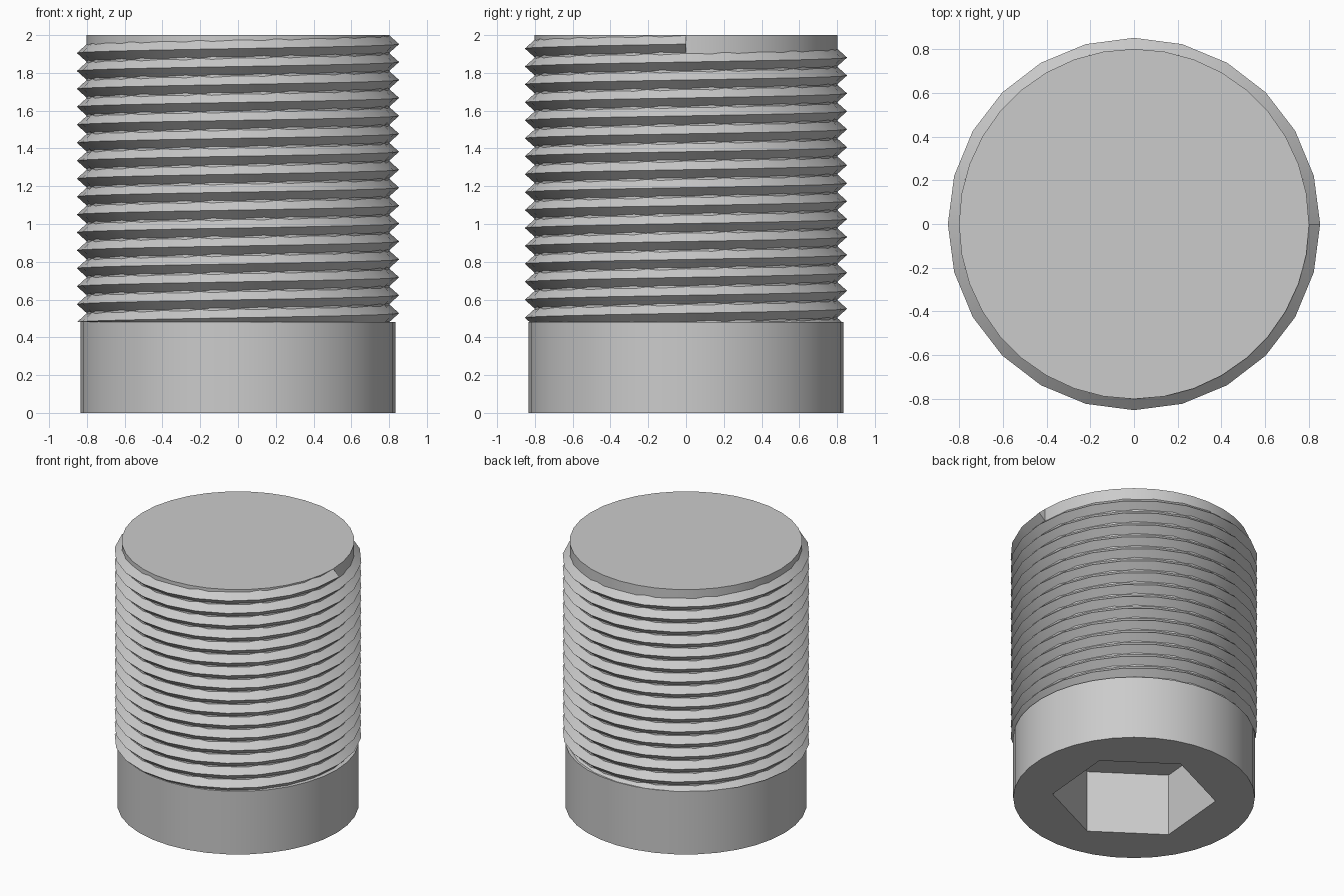
import bpy, bmesh
from math import cos, sin, radians, tau

HEAD_TOP, TOP = 0.48, 2.0
PITCH, STEPS, TURNS = 0.095, 24, 16
ROOT_R, CREST_R, HEAD_R = 0.80, 0.853, 0.833

if "Cube" in bpy.data.objects:
    bpy.data.objects.remove(bpy.data.objects["Cube"])

steel = bpy.data.materials.new("steel grey")
steel.use_nodes = True
steel.diffuse_color = (0.6, 0.6, 0.6, 1)
steel.node_tree.nodes["Principled BSDF"].inputs["Base Color"].default_value = (0.6, 0.6, 0.6, 1)


def finish(bm, name):
    bmesh.ops.recalc_face_normals(bm, faces=bm.faces)
    mesh = bpy.data.meshes.new(name)
    bm.to_mesh(mesh)
    bm.free()
    mesh.materials.append(steel)
    obj = bpy.data.objects.new(name, mesh)
    bpy.context.collection.objects.link(obj)
    bpy.ops.object.select_all(action="DESELECT")
    obj.select_set(True)
    bpy.context.view_layer.objects.active = obj
    bpy.ops.object.shade_smooth_by_angle(angle=radians(30))
    return obj


def ring(bm, radius, z, sides, turn=0.0):
    return [bm.verts.new((radius * cos(turn + tau * i / sides),
                          radius * sin(turn + tau * i / sides), z)) for i in range(sides)]


def bridge(bm, a, b):
    for i in range(len(a)):
        j = (i + 1) % len(a)
        bm.faces.new((a[i], a[j], b[j], b[i]))


# Smooth head with a blind hexagonal socket in its underside
bm = bmesh.new()
outer, rim = ring(bm, HEAD_R, 0, 36), ring(bm, HEAD_R, HEAD_TOP, 36)
hex_low = ring(bm, 0.563, 0, 6, radians(25))
hex_high = ring(bm, 0.563, 0.473, 6, radians(25))
bridge(bm, outer, rim)
bridge(bm, hex_low, hex_high)
bm.faces.new(rim)
bm.faces.new(hex_high)
edges = [bm.edges.get((l[i - 1], l[i])) for l in (outer, hex_low) for i in range(len(l))]
bmesh.ops.triangle_fill(bm, edges=edges, use_beauty=True)
finish(bm, "socket_head")

# Plain core of the shank
bm = bmesh.new()
low, high = ring(bm, 0.802, HEAD_TOP, 36), ring(bm, 0.802, TOP, 36)
bridge(bm, low, high)
bm.faces.new(low)
bm.faces.new(high)
finish(bm, "shank_core")

# Right-handed V thread, swept as a triangle and cut off flush with the head
bm = bmesh.new()
start = TOP - PITCH / 2 - TURNS * PITCH
sections = []
for i in range(TURNS * STEPS + 1):
    a, z = tau * i / STEPS, start + PITCH * i / STEPS
    sections.append([bm.verts.new((r * cos(a), r * sin(a), z + dz)) for r, dz in
                     ((ROOT_R, -PITCH / 2), (CREST_R, 0), (ROOT_R, PITCH / 2))])
for a, b in zip(sections, sections[1:]):
    bridge(bm, a, b)
bm.faces.new(sections[0])
bm.faces.new(sections[-1])
cut = bmesh.ops.bisect_plane(bm, geom=bm.verts[:] + bm.edges[:] + bm.faces[:],
                             plane_co=(0, 0, HEAD_TOP), plane_no=(0, 0, 1), clear_inner=True)
bmesh.ops.holes_fill(bm, edges=[e for e in bm.edges if e.is_boundary], sides=0)
finish(bm, "screw_thread")
